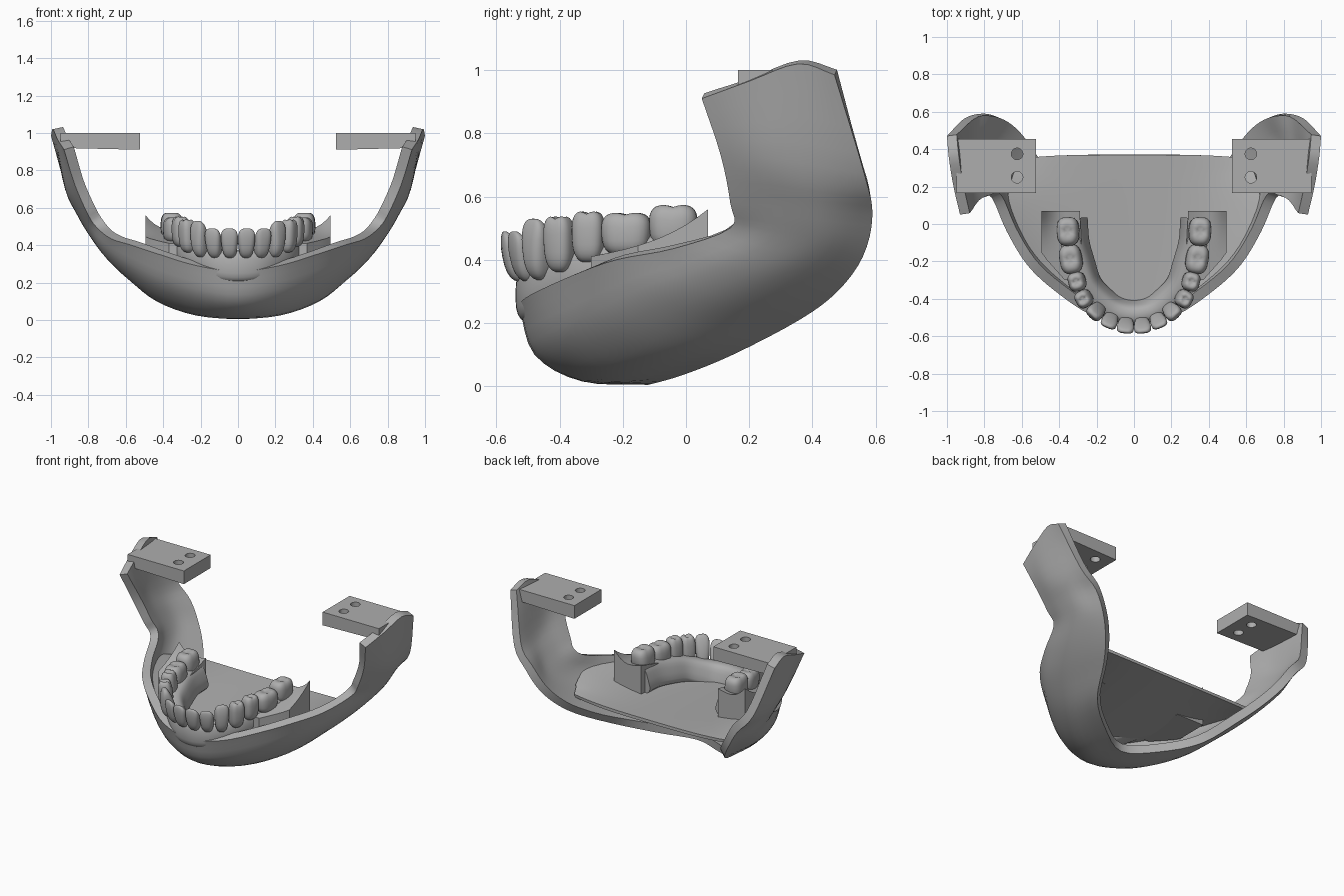
import bpy, bmesh, math
from mathutils import Vector, Matrix

if "Cube" in bpy.data.objects:
    bpy.data.objects.remove(bpy.data.objects["Cube"])

grey = bpy.data.materials.new("light_grey")
grey.diffuse_color = (0.42, 0.42, 0.42, 1)
grey.use_nodes = True
grey.node_tree.nodes["Principled BSDF"].inputs["Base Color"].default_value = grey.diffuse_color


def make(name, verts, faces, thickness=0, angle=35, fix=True):
    me = bpy.data.meshes.new(name)
    me.from_pydata([tuple(v) for v in verts], [], faces)
    if fix:
        bm = bmesh.new()
        bm.from_mesh(me)
        bmesh.ops.recalc_face_normals(bm, faces=bm.faces)
        bm.to_mesh(me)
        bm.free()
    me.materials.append(grey)
    ob = bpy.data.objects.new(name, me)
    bpy.context.collection.objects.link(ob)
    if thickness:
        m = ob.modifiers.new("thickness", 'SOLIDIFY')
        m.thickness, m.offset = thickness, -1
    finish(ob, angle)
    return ob


def finish(ob, angle=35):
    bpy.ops.object.select_all(action='DESELECT')
    ob.select_set(True)
    bpy.context.view_layer.objects.active = ob
    for m in list(ob.modifiers):
        bpy.ops.object.modifier_apply(modifier=m.name)
    bpy.ops.object.shade_smooth_by_angle(angle=math.radians(angle))


def catmull(pts, n):
    """Smooth curve through the points, n steps per span."""
    p = [Vector(q) for q in pts]
    p = [2 * p[0] - p[1]] + p + [2 * p[-1] - p[-2]]
    out = []
    for i in range(1, len(p) - 2):
        a, b, c, d = p[i - 1:i + 3]
        for k in range(n):
            t = k / n
            out.append(0.5 * (2 * b + (c - a) * t + (2 * a - 5 * b + 4 * c - d) * t * t
                              + (3 * b - a - 3 * c + d) * t ** 3))
    return out + [p[-2]]


def grid_faces(rows, cols):
    return [(i * cols + j, i * cols + j + 1, (i + 1) * cols + j + 1, (i + 1) * cols + j)
            for i in range(rows - 1) for j in range(cols - 1)]


def both_sides(rows):
    flip = [[(-x, y, z) for x, y, z in r] for r in reversed(rows[1:])]
    return flip + rows


# Outer jaw shell: each station runs from the upper/front edge to the lower/back edge
half = [
    [(0, -.53, .26), (0, -.48, .10), (0, -.33, .015), (0, -.12, .004)],
    [(.22, -.49, .29), (.225, -.42, .13), (.225, -.25, .03), (.22, -.01, .035)],
    [(.42, -.36, .35), (.44, -.27, .20), (.435, -.09, .105), (.42, .15, .10)],
    [(.57, -.22, .40), (.60, -.10, .29), (.59, .08, .22), (.545, .36, .21)],
    [(.68, -.04, .435), (.71, .10, .37), (.70, .26, .325), (.63, .48, .30)],
    [(.76, .14, .50), (.79, .27, .465), (.785, .42, .44), (.715, .56, .41)],
    [(.81, .14, .58), (.85, .28, .57), (.855, .43, .555), (.80, .59, .54)],
    [(.875, .11, .73), (.92, .25, .72), (.925, .40, .70), (.905, .565, .67)],
    [(.93, .05, .91), (.965, .20, .965), (.99, .355, 1.02), (1.0, .47, .985)],
]
stations = both_sides(half)
across = [catmull(s, 4) for s in stations]
columns = [catmull([s[j] for s in across], 4) for j in range(len(across[0]))]
rows, cols = len(columns[0]), len(columns)
verts = [columns[j][i] for i in range(rows) for j in range(cols)]
make("jaw_shell", verts, grid_faces(rows, cols), .055, fix=False)

# Mouth floor sheet: (y, half width, edge height, middle height)
ribs = catmull([(-.48, .18, .275), (-.35, .375, .335), (-.22, .515, .38), (-.05, .63, .415),
                (.12, .675, .405), (.27, .645, .36), (.37, .60, .335)], 3)
verts = []
for y, w, ze in ribs:
    for k in range(25):
        s = k / 12 - 1
        mid = .27 + .05 * (y + .48) / .85
        back = .02 * s ** 4 * (y > .3)
        verts.append((s * w, y - back, mid + (ze - mid) * abs(s) ** 3))
make("mouth_floor", verts, grid_faces(len(ribs), 25), .02)

# Gum ridge: closed section swept round the arch (x, y, bottom, top, half width)
arch = [(0, -.485, .20, .375, .055), (.10, -.465, .21, .38, .055), (.18, -.41, .24, .40, .055),
        (.25, -.33, .27, .43, .055), (.295, -.22, .29, .455, .06), (.335, -.10, .30, .48, .065),
        (.345, .03, .30, .49, .065)]
arch = [(-a[0],) + a[1:] for a in reversed(arch[1:])] + arch
spine = catmull([a[:3] for a in arch], 4)
sizes = catmull([(a[3], a[4], 0) for a in arch], 4)
verts, n = [], 20
for i, (p, s) in enumerate(zip(spine, sizes)):
    t = spine[min(i + 1, len(spine) - 1)] - spine[max(i - 1, 0)]
    side = Vector((t.y, -t.x, 0)).normalized()
    zc, hz = (p.z + s.x) / 2, (s.x - p.z) / 2
    for k in range(n):
        a = 2 * math.pi * k / n
        c, q = math.cos(a), math.sin(a)
        c = math.copysign(abs(c) ** .7, c)
        q = math.copysign(abs(q) ** .7, q)
        if c < 0:  # inner side slopes down to the mouth floor
            c *= 1 + .9 * ((1 - q) / 2) ** 1.5
        verts.append(Vector((p.x, p.y, zc + hz * q)) + side * s.y * c)
m = len(spine)
faces = [(i * n + k, i * n + (k + 1) % n, (i + 1) * n + (k + 1) % n, (i + 1) * n + k)
         for i in range(m - 1) for k in range(n)]
faces += [tuple(range(n)), tuple(range((m - 1) * n, m * n))]
make("gum_ridge", verts, faces, angle=60)


# Raised gum blocks round the back teeth, with upturned outer corners
def gum_block(side):
    nx, ny = 9, 11
    top, base = [], []
    for j in range(ny):
        v = j / (ny - 1)
        y = -.30 + .37 * v
        outer = min(.495, .37 + .125 * v / .38)
        inner = .27 + .02 * v
        for i in range(nx):
            u = i / (nx - 1)
            x = inner + (outer - inner) * u
            z = .41 + .075 * v + .075 * v ** 3 * max(0, (u - .4) / .6) ** 2 + .02 * v * (1 - u) ** 3
            top.append((side * x, y, z))
            base.append((side * x, y, .29))
    f = grid_faces(ny, nx)
    o = nx * ny
    faces = f + [tuple(o + a for a in reversed(q)) for q in f]
    ring = ([i for i in range(nx)] + [j * nx + nx - 1 for j in range(1, ny)]
            + [(ny - 1) * nx + i for i in range(nx - 2, -1, -1)]
            + [j * nx for j in range(ny - 2, 0, -1)])
    faces += [(a, b, o + b, o + a) for a, b in zip(ring, ring[1:] + ring[:1])]
    make("gum_block", top + base, faces)


# Teeth: rounded blocks, bladed at the front and cusped at the back
def tooth(name, side, x, y, low, high, w, d, turn, lean, blade):
    bm = bmesh.new()
    bmesh.ops.create_uvsphere(bm, u_segments=24, v_segments=16, radius=1)
    rot = Matrix.Rotation(turn, 3, 'Z')
    for vert in bm.verts:
        px, py, pz = [math.copysign(abs(c) ** .7, c) for c in vert.co]
        r = math.hypot(px, py)
        t = (pz + 1) / 2
        if blade:
            px *= .75 + .3 * t
            py *= 1.05 - .6 * t * t
        else:
            px *= .85 + .1 * t
            py *= .95 - .1 * t
            if pz > 0:
                pz -= .2 * math.exp(-5 * r * r) + .07 * math.exp(-(px * 6) ** 2)
        co = rot @ Vector((px * w / 2, py * d / 2 - lean * pz, 0))
        vert.co = (side * (x + co.x), y + co.y, (low + high) / 2 + pz * (high - low) / 2)
    bmesh.ops.recalc_face_normals(bm, faces=bm.faces)
    me = bpy.data.meshes.new(name)
    bm.to_mesh(me)
    bm.free()
    me.materials.append(grey)
    ob = bpy.data.objects.new(name, me)
    bpy.context.collection.objects.link(ob)
    finish(ob, 60)


teeth = [
    ("central_incisor", .045, -.547, .33, .49, .098, .075, .1, .026, True),
    ("lateral_incisor", .130, -.52, .33, .49, .094, .075, .4, .026, True),
    ("canine", .205, -.470, .335, .53, .098, .095, .75, .018, True),
    ("first_premolar", .268, -.400, .36, .545, .105, .10, 1.05, .008, False),
    ("second_premolar", .305, -.308, .39, .56, .115, .105, 1.3, .005, False),
    ("first_molar", .338, -.188, .41, .555, .175, .135, 1.4, .003, False),
    ("second_molar", .353, -.04, .43, .58, .17, .135, 1.52, .003, False),
]


# Hinge brackets: flat plates with two bolt holes
def bracket(side):
    x0, x1 = .525, .95
    v = [(side * x, y, z) for z in (0, 1) for x, y in
         ((x0, .165), (x1, .165), (x1, .455), (x0, .455))]
    v = [(x, y, 1.0 if z else (.91 if abs(x) < .6 else .92)) for x, y, z in v]
    ob = make("hinge_bracket", v, [(0, 1, 2, 3), (4, 5, 6, 7), (0, 1, 5, 4), (1, 2, 6, 5),
                                   (2, 3, 7, 6), (3, 0, 4, 7)])
    for y in (.25, .375):
        bpy.ops.mesh.primitive_cylinder_add(vertices=20, radius=.031, depth=.3,
                                            location=(side * .625, y, .95))
        cutter = bpy.context.object
        cutter.hide_render = True
        mod = ob.modifiers.new("hole", 'BOOLEAN')
        mod.operation, mod.object, mod.solver = 'DIFFERENCE', cutter, 'EXACT'
        finish(ob)
        bpy.data.objects.remove(cutter, do_unlink=True)


for side in (-1, 1):
    gum_block(side)
    bracket(side)
    for t in teeth:
        tooth(t[0], side, *t[1:])
